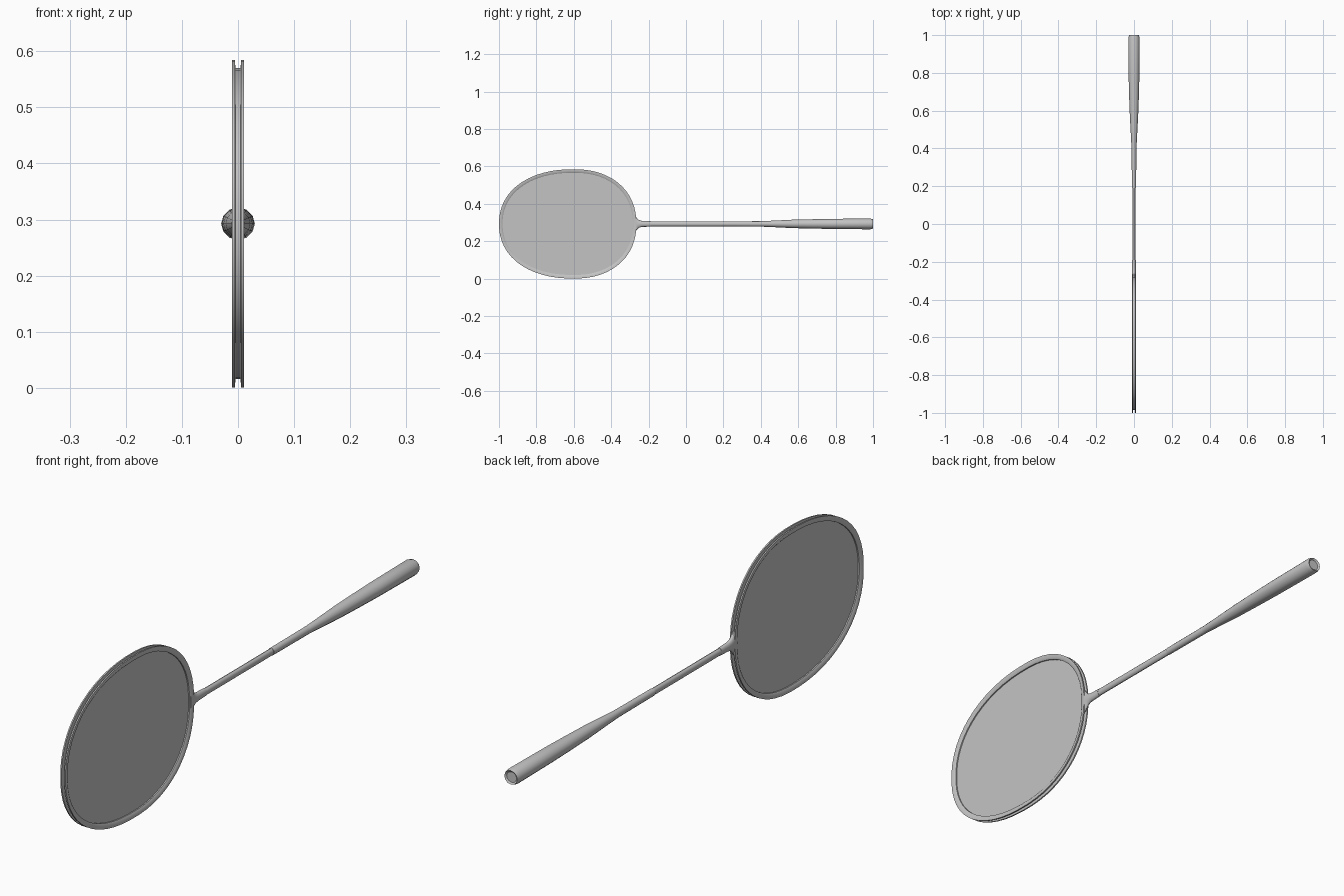
import bpy, bmesh, math
from mathutils import Vector

if "Cube" in bpy.data.objects:
    bpy.data.objects.remove(bpy.data.objects["Cube"])

CZ = 0.2925          # height of the racket axis
grey = bpy.data.materials.new("light_grey")
grey.diffuse_color = (0.55, 0.55, 0.55, 1)
grey.use_nodes = True
grey.node_tree.nodes["Principled BSDF"].inputs["Base Color"].default_value = grey.diffuse_color


def finish(name, bm, angle=40):
    bmesh.ops.recalc_face_normals(bm, faces=bm.faces)
    me = bpy.data.meshes.new(name)
    bm.to_mesh(me)
    bm.free()
    me.materials.append(grey)
    ob = bpy.data.objects.new(name, me)
    bpy.context.collection.objects.link(ob)
    bpy.ops.object.select_all(action='DESELECT')
    ob.select_set(True)
    bpy.context.view_layer.objects.active = ob
    bpy.ops.object.shade_smooth_by_angle(angle=math.radians(angle))
    return ob


def bridge(bm, a, b):
    n = len(a)
    for i in range(n):
        j = (i + 1) % n
        bm.faces.new((a[i], a[j], b[j], b[i]))


def loft(name, stations, sides):
    """Elliptical rings along y: (y, x radius, z radius)."""
    bm = bmesh.new()
    rings = []
    for y, rx, rz in stations:
        rings.append([bm.verts.new((rx * math.cos(2 * math.pi * k / sides), y,
                                    CZ + rz * math.sin(2 * math.pi * k / sides)))
                      for k in range(sides)])
    for a, b in zip(rings, rings[1:]):
        bridge(bm, a, b)
    bm.faces.new(rings[0])
    bm.faces.new(rings[-1])
    return finish(name, bm)


def head_point(t):
    """Egg-shaped head outline in the (y, z) plane."""
    c, s = math.cos(t), math.sin(t)
    p = 2 / 2.2
    a = 0.335 if c > 0 else 0.40
    return Vector((-0.60 + math.copysign(abs(c) ** p, c) * a,
                   CZ + math.copysign(abs(s) ** p, s) * 0.2925))


N = 56
outline = [head_point(2 * math.pi * (i + 0.5) / N) for i in range(N)]
normals = []
for i in range(N):
    d = (outline[(i + 1) % N] - outline[i - 1]).normalized()
    normals.append(Vector((d.y, -d.x)))

# Head frame: channel section (x, inward depth) swept around the outline
section = [(-0.0105, 0), (-0.0055, 0), (-0.0045, 0.015), (0.0045, 0.015),
           (0.0055, 0), (0.0105, 0), (0.0105, 0.012), (0.006, 0.019),
           (-0.006, 0.019), (-0.0105, 0.012)]
bm = bmesh.new()
rings = []
for p, n in zip(outline, normals):
    ring = []
    for x, depth in section:
        q = p - n * depth
        ring.append(bm.verts.new((x, q.x, q.y)))
    rings.append(ring)
for i in range(N):
    bridge(bm, rings[i], rings[(i + 1) % N])
finish("head_frame", bm)

# String bed: thin plate filling the frame
bm = bmesh.new()
sides = []
for x in (-0.0015, 0.0015):
    loop = []
    for p, n in zip(outline, normals):
        q = p - n * 0.017
        loop.append(bm.verts.new((x, q.x, q.y)))
    bm.faces.new(loop)
    sides.append(loop)
bridge(bm, sides[0], sides[1])
finish("string_bed", bm)

# Throat joint flaring from the shaft into the frame
loft("throat", [(-0.282, 0.0095, 0.050), (-0.270, 0.0105, 0.042),
                (-0.260, 0.0105, 0.028), (-0.250, 0.0105, 0.020),
                (-0.235, 0.0105, 0.016), (-0.19, 0.0095, 0.0145)], 16)

# Shaft and the slightly thicker sleeve in front of the grip
loft("shaft", [(-0.24, 0.009, 0.013), (0.21, 0.009, 0.013)], 12)
loft("sleeve", [(0.19, 0.0115, 0.0135), (0.42, 0.0125, 0.0145)], 12)

# Grip: tapered cone, handle and recessed butt
loft("grip", [(0.39, 0.0125, 0.014), (0.47, 0.0165, 0.0175),
              (0.57, 0.022, 0.0225), (0.68, 0.026, 0.025),
              (0.78, 0.0285, 0.027), (0.985, 0.030, 0.029),
              (1.0, 0.026, 0.025), (0.995, 0.020, 0.019)], 12)
